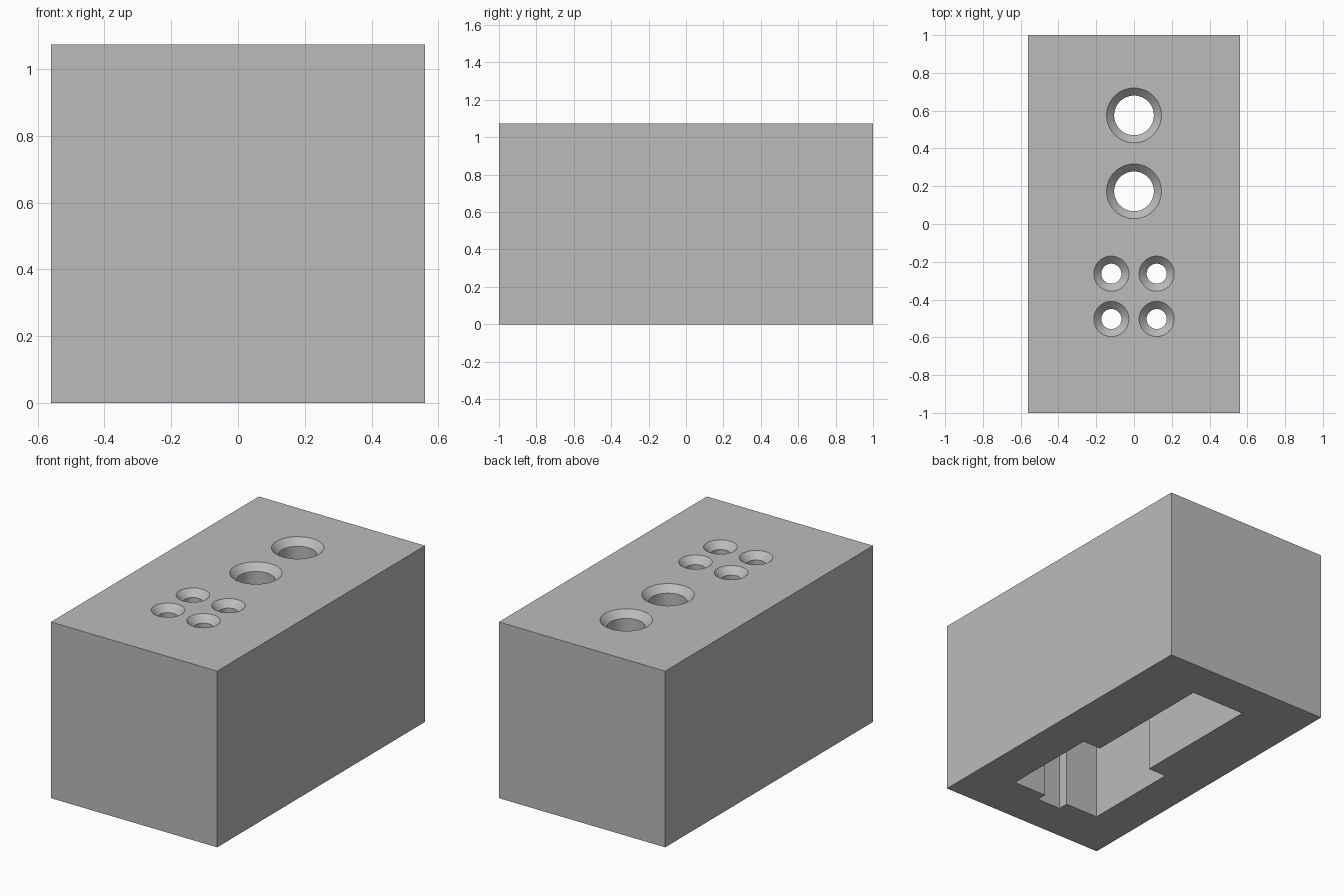
import bpy
import bmesh
from math import cos, sin, tau, radians

if "Cube" in bpy.data.objects:
    bpy.data.objects.remove(bpy.data.objects["Cube"], do_unlink=True)

HALF_X, HALF_Y, HEIGHT = 0.56, 1.0, 1.073
CEILING = 0.82      # top of the hollow underneath
CHAMFER = 0.04      # countersink depth and width
LIP = 0.02          # cutter overshoot

grey = bpy.data.materials.new("plain grey")
grey.use_nodes = True
colour = (0.5, 0.5, 0.5, 1)
grey.diffuse_color = colour
grey.node_tree.nodes["Principled BSDF"].inputs["Base Color"].default_value = colour


def loft(name, rings):
    """Closed solid skinned through matching rings, listed bottom to top."""
    bm = bmesh.new()
    loops = [[bm.verts.new(p) for p in ring] for ring in rings]
    n = len(loops[0])
    for low, high in zip(loops, loops[1:]):
        for i in range(n):
            j = (i + 1) % n
            bm.faces.new((low[i], low[j], high[j], high[i]))
    bm.faces.new(loops[0][::-1])
    bm.faces.new(loops[-1])
    bmesh.ops.recalc_face_normals(bm, faces=bm.faces)
    mesh = bpy.data.meshes.new(name)
    bm.to_mesh(mesh)
    bm.free()
    mesh.materials.append(grey)
    obj = bpy.data.objects.new(name, mesh)
    bpy.context.collection.objects.link(obj)
    return obj


def prism(name, outline, bottom, top):
    return loft(name, [[(x, y, z) for x, y in outline] for z in (bottom, top)])


def countersunk_hole(name, x, y, radius, sides=64):
    profile = [(radius, CEILING - 0.1),
               (radius, HEIGHT - CHAMFER),
               (radius + CHAMFER + LIP, HEIGHT + LIP)]
    return loft(name, [[(x + r * cos(tau * i / sides), y + r * sin(tau * i / sides), z)
                        for i in range(sides)] for r, z in profile])


# Solid block
block = prism("block", [(-HALF_X, -HALF_Y), (HALF_X, -HALF_Y),
                        (HALF_X, HALF_Y), (-HALF_X, HALF_Y)], 0, HEIGHT)

# Stepped hollow, open underneath: right half of the outline, then mirrored
half = [(0.08, -0.76), (0.08, -0.697), (0.305, -0.697),
        (0.305, -0.085), (0.183, -0.085), (0.183, 0.748)]
outline = half + [(-x, y) for x, y in reversed(half)]
cutters = [prism("hollow_cutter", outline, -0.1, CEILING)]

# Two large holes and a square of four small ones
for y in (0.575, 0.173):
    cutters.append(countersunk_hole("large_hole_cutter", 0, y, 0.105))
for x in (-0.12, 0.12):
    for y in (-0.263, -0.503):
        cutters.append(countersunk_hole("small_hole_cutter", x, y, 0.053))

# Cut everything out of the block
bpy.context.view_layer.objects.active = block
for cutter in cutters:
    cutter.hide_render = True
    cut = block.modifiers.new("cut", "BOOLEAN")
    cut.operation = "DIFFERENCE"
    cut.solver = "EXACT"
    cut.object = cutter
    bpy.ops.object.modifier_apply(modifier=cut.name)
    bpy.data.objects.remove(cutter, do_unlink=True)

# Round hole walls with crisp edges
bpy.ops.object.select_all(action="DESELECT")
block.select_set(True)
bpy.ops.object.shade_smooth_by_angle(angle=radians(30))
